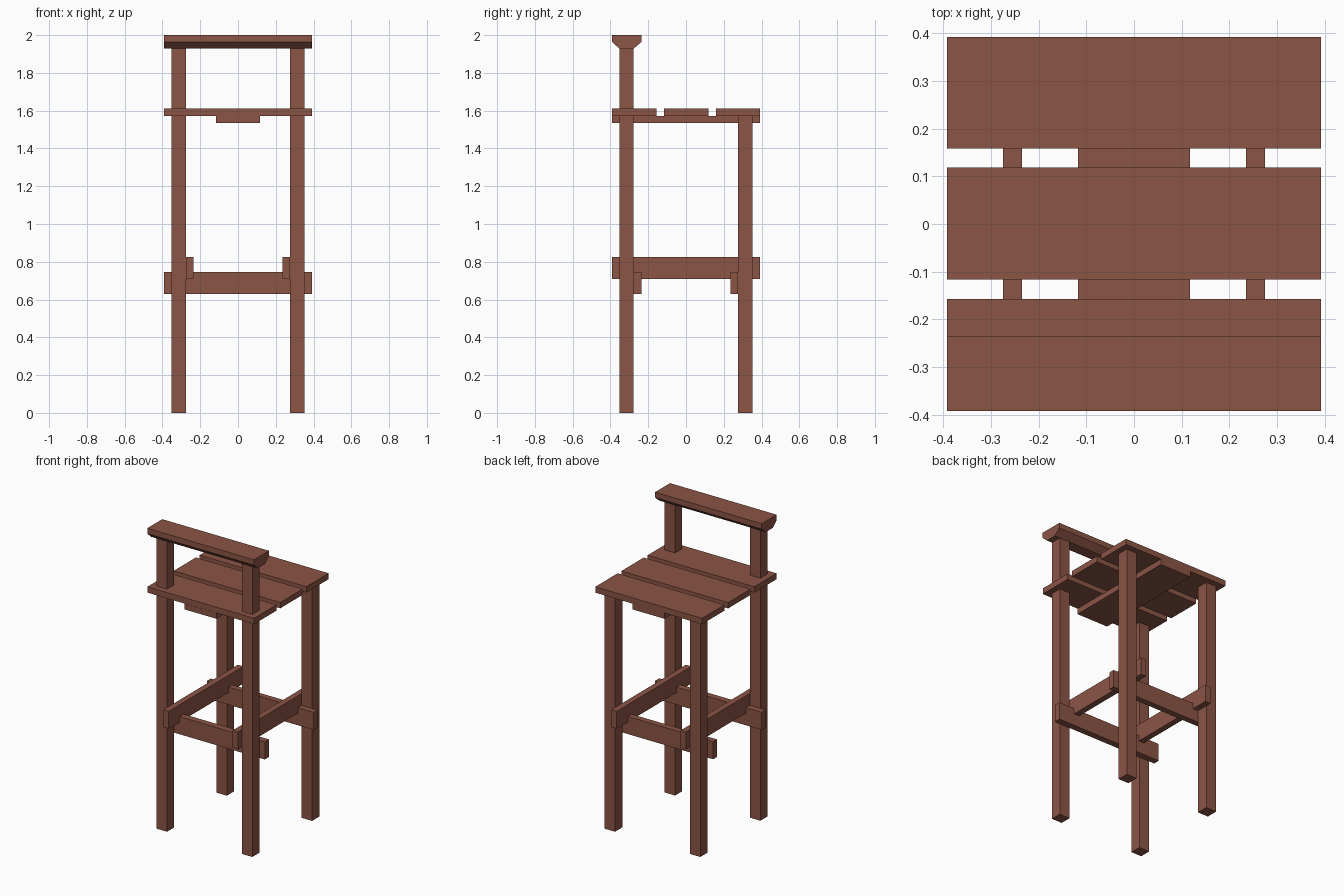
import bpy

if "Cube" in bpy.data.objects:
    bpy.data.objects.remove(bpy.data.objects["Cube"])

wood = bpy.data.materials.new("red_brown_wood")
wood.diffuse_color = (0.26, 0.09, 0.06, 1.0)
wood.use_nodes = True
wood.node_tree.nodes["Principled BSDF"].inputs["Base Color"].default_value = wood.diffuse_color


def extrude_x(name, profile, x0, x1):
    """Prism from a (y, z) profile, counter-clockwise seen from +x."""
    n = len(profile)
    verts = [(x, y, z) for x in (x0, x1) for y, z in profile]
    faces = [tuple(reversed(range(n))), tuple(range(n, 2 * n))]
    faces += [(i, (i + 1) % n, n + (i + 1) % n, n + i) for i in range(n)]
    mesh = bpy.data.meshes.new(name)
    mesh.from_pydata(verts, [], faces)
    mesh.materials.append(wood)
    obj = bpy.data.objects.new(name, mesh)
    bpy.context.collection.objects.link(obj)
    return obj


def box(name, x, y, z):
    (y0, y1), (z0, z1) = y, z
    return extrude_x(name, [(y0, z0), (y1, z0), (y1, z1), (y0, z1)], *x)


HALF = 0.392                    # half width of seat, rails and backrest
LEG_IN, LEG_OUT = 0.275, 0.352  # leg section, measured from the centre
RAIL_IN = 0.235                 # inner face of the footrest rails
SEAT_Z = 1.572

for side, s in (("left", -1), ("right", 1)):
    leg_x = sorted((s * LEG_IN, s * LEG_OUT))
    # Tall legs pass through the seat and carry the backrest
    box(f"{side}_tall_leg", leg_x, (-LEG_OUT, -LEG_IN - 0.003), (0, 1.928))
    box(f"{side}_short_leg", leg_x, (LEG_IN, LEG_OUT), (0, SEAT_Z))
    # Upper footrest rails, running front to back inside the legs
    box(f"{side}_side_rail", sorted((s * RAIL_IN, s * LEG_IN)),
        (-HALF, HALF), (0.71, 0.825))

# Lower footrest rails, running side to side
for end, s in (("front", -1), ("back", 1)):
    box(f"{end}_cross_rail", (-HALF, HALF),
        sorted((s * RAIL_IN, s * (LEG_IN + (0.003 if s < 0 else 0)))), (0.63, 0.747))

# Seat: three slats over a central batten
for i, y in enumerate((-0.274, 0.001, 0.275)):
    box(f"seat_slat_{i + 1}", (-HALF, HALF), (y - 0.117, y + 0.117), (SEAT_Z, 1.611))
box("seat_batten", (-0.117, 0.117), (-HALF, HALF), (1.534, SEAT_Z))

# Backrest bar with chamfered underside
extrude_x("backrest_bar",
          [(-0.352, 1.928), (-0.278, 1.928), (-0.235, 1.964),
           (-0.235, 2.0), (-HALF, 2.0), (-HALF, 1.964)], -HALF, HALF)
